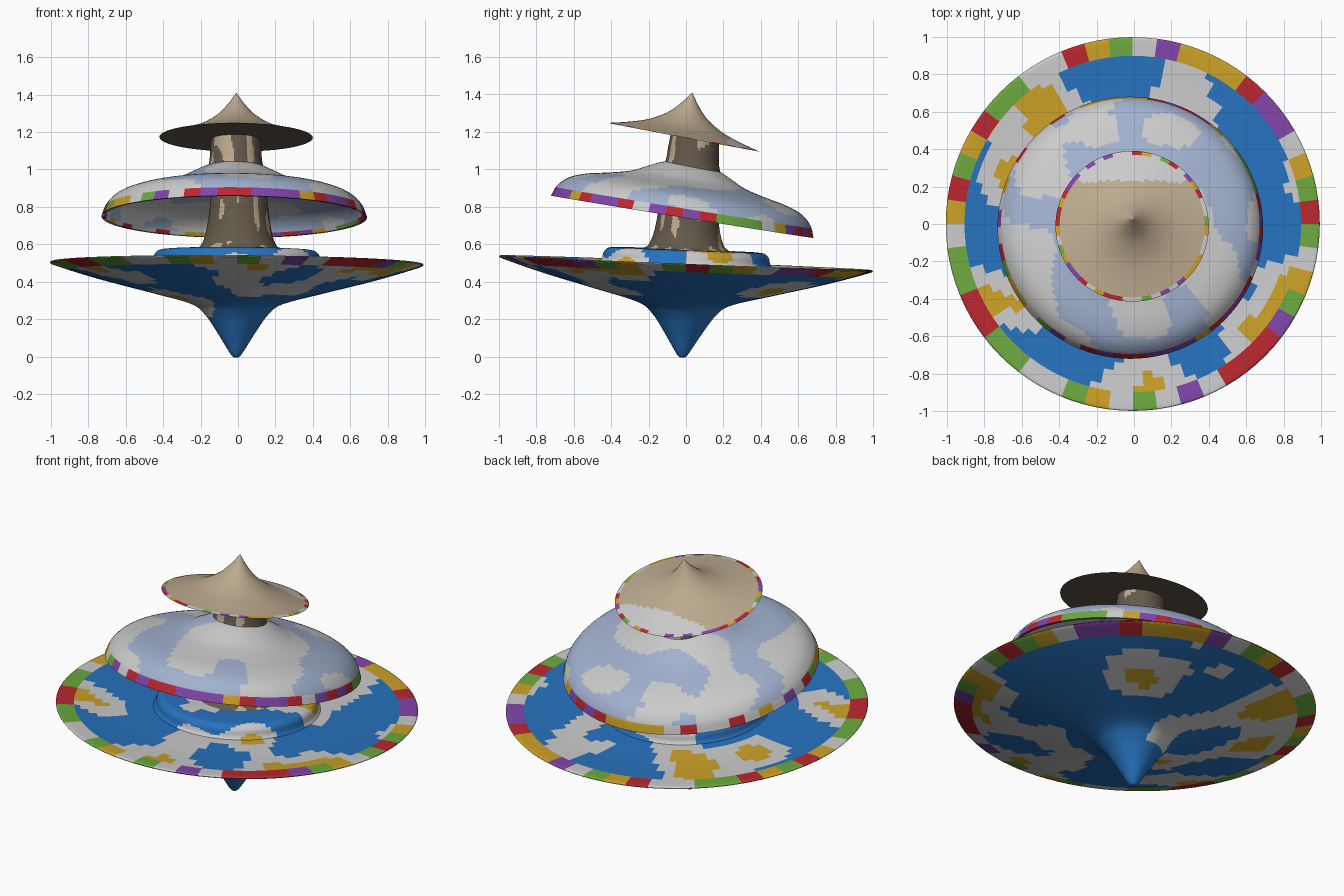
import bpy, bmesh, math, random
from mathutils import Vector, noise

if "Cube" in bpy.data.objects:
    bpy.data.objects.remove(bpy.data.objects["Cube"])

random.seed(4)
SEG = 96


def material(name, rgb):
    m = bpy.data.materials.new(name)
    m.diffuse_color = (*rgb, 1)
    m.use_nodes = True
    m.node_tree.nodes["Principled BSDF"].inputs["Base Color"].default_value = m.diffuse_color
    return m


WHITE = material("cloud_white", (0.55, 0.56, 0.57))
BLUE = material("sky_blue", (0.02, 0.17, 0.52))
PALE = material("pale_blue", (0.36, 0.44, 0.62))
TAN = material("tan", (0.5, 0.4, 0.27))
BROWN = material("dark_brown", (0.13, 0.1, 0.07))
GOLD = material("gold", (0.6, 0.36, 0.02))
RED = material("red", (0.5, 0.02, 0.03))
GREEN = material("green", (0.15, 0.4, 0.05))
PURPLE = material("purple", (0.22, 0.06, 0.4))
RIM = [GOLD, RED, GREEN, PURPLE, WHITE, WHITE]


def smooth_run(pts, steps=5):
    """Catmull-Rom curve through (radius, height) points."""
    p = [Vector(q) for q in pts]
    if len(p) == 2:
        return [p[0].lerp(p[1], i / steps) for i in range(steps + 1)]
    p = [2 * p[0] - p[1]] + p + [2 * p[-1] - p[-2]]
    out = []
    for i in range(1, len(p) - 2):
        a, b, c, d = p[i - 1:i + 3]
        for k in range(steps):
            t = k / steps
            out.append(0.5 * (2 * b + (c - a) * t + (2 * a - 5 * b + 4 * c - d) * t * t
                              + (3 * b - a - 3 * c + d) * t ** 3))
    return out + [p[-2]]


def lathe(name, runs, loc, tilt, paint):
    """Revolve smooth profile runs; paint(centre, rim patch number) picks a material."""
    prof = [q for run in runs for q in smooth_run(run)]
    bm = bmesh.new()
    rings = [[bm.verts.new((max(r, 0) * math.cos(2 * math.pi * s / SEG),
                            max(r, 0) * math.sin(2 * math.pi * s / SEG), z))
              for s in range(SEG)] for r, z in prof]
    for a, b in zip(rings, rings[1:]):
        for s in range(SEG):
            t = (s + 1) % SEG
            bm.faces.new((a[s], a[t], b[t], b[s]))
    bmesh.ops.remove_doubles(bm, verts=bm.verts, dist=1e-5)
    bmesh.ops.recalc_face_normals(bm, faces=bm.faces)
    me = bpy.data.meshes.new(name)
    patches = [random.choice(RIM) for _ in range(SEG // 2)]
    slots = []
    for f in bm.faces:
        c = f.calc_center_median()
        k = int((math.atan2(c.y, c.x) / (2 * math.pi) % 1) * SEG / 2) % len(patches)
        m = paint(c, patches[k])
        if m not in slots:
            slots.append(m)
            me.materials.append(m)
        f.material_index = slots.index(m)
    bm.to_mesh(me)
    bm.free()
    ob = bpy.data.objects.new(name, me)
    bpy.context.collection.objects.link(ob)
    ob.location = loc
    ob.rotation_euler = (tilt[0], tilt[1], 0)
    bpy.ops.object.select_all(action='DESELECT')
    ob.select_set(True)
    bpy.context.view_layer.objects.active = ob
    bpy.ops.object.shade_smooth_by_angle(angle=math.radians(35))
    return ob


def sky(c, rim):
    r = math.hypot(c.x, c.y)
    if r > 0.9:
        return rim
    if r < 0.15:
        return BLUE
    n = noise.noise(c * 3.2)
    return GOLD if n > 0.42 else WHITE if n > 0.02 else BLUE


def cloud(c, rim):
    if math.hypot(c.x, c.y) > 0.68 and c.z < 0.05:
        return rim
    return PALE if noise.noise(c * 4) > 0.08 else WHITE


def straw(c, rim):
    if math.hypot(c.x, c.y) > 0.39:
        return rim
    return BROWN if c.z < 0.004 else WHITE if c.y > 0.24 else TAN


def bark(c, rim):
    return TAN if noise.noise(Vector((c.x * 14, c.y * 14, c.z * 5))) > 0.2 else BROWN


BASE, LEAN = (-0.01, -0.02, 0), (-0.04, 0.007)

# spinning dish with pointed foot
lathe("base_dish", [
    [(0, 0), (0.025, 0.006), (0.1, 0.125), (0.17, 0.225), (0.25, 0.283),
     (0.48, 0.345), (0.75, 0.415), (0.97, 0.482), (1.0, 0.497)],
    [(1.0, 0.497), (0.985, 0.503), (0.9, 0.5), (0.7, 0.492), (0.46, 0.495), (0, 0.495)],
], BASE, LEAN, sky)

# raised step on the dish
lathe("base_step", [
    [(0.47, 0.485), (0.45, 0.51), (0.44, 0.545), (0.415, 0.567), (0.37, 0.572)],
    [(0.37, 0.572), (0, 0.572)],
], BASE, LEAN, sky)

# flared pillar under the dome
lathe("lower_pillar", [
    [(0.24, 0.568), (0.205, 0.59), (0.18, 0.65), (0.162, 0.75), (0.15, 0.86), (0.145, 0.98)],
], (0, -0.02, 0), LEAN, bark)

# hollow tilted dome
lathe("middle_dome", [
    [(0, 0.285), (0.1, 0.284), (0.16, 0.27), (0.23, 0.237), (0.31, 0.2), (0.42, 0.172),
     (0.54, 0.147), (0.63, 0.112), (0.685, 0.06), (0.71, 0)],
    [(0.71, 0), (0.693, 0)],
    [(0.693, 0), (0.665, 0.05), (0.615, 0.095), (0.53, 0.127), (0.42, 0.152), (0.3, 0.18),
     (0.16, 0.25), (0, 0.26)],
], (-0.02, -0.02, 0.747), (-0.16, 0.005), cloud)

# short neck
lathe("upper_neck", [
    [(0.16, -0.09), (0.142, -0.03), (0.135, 0.05), (0.125, 0.14)],
], (-0.012, 0.037, 1.07), (-0.09, 0), bark)

# pointed wide hat-like roof
lathe("top_roof", [
    [(0, 0.002), (0.41, 0)],
    [(0.41, 0), (0.3, 0.028), (0.2, 0.062), (0.11, 0.115), (0.05, 0.175), (0, 0.243)],
], (-0.01, -0.012, 1.172), (-0.187, 0.005), straw)
